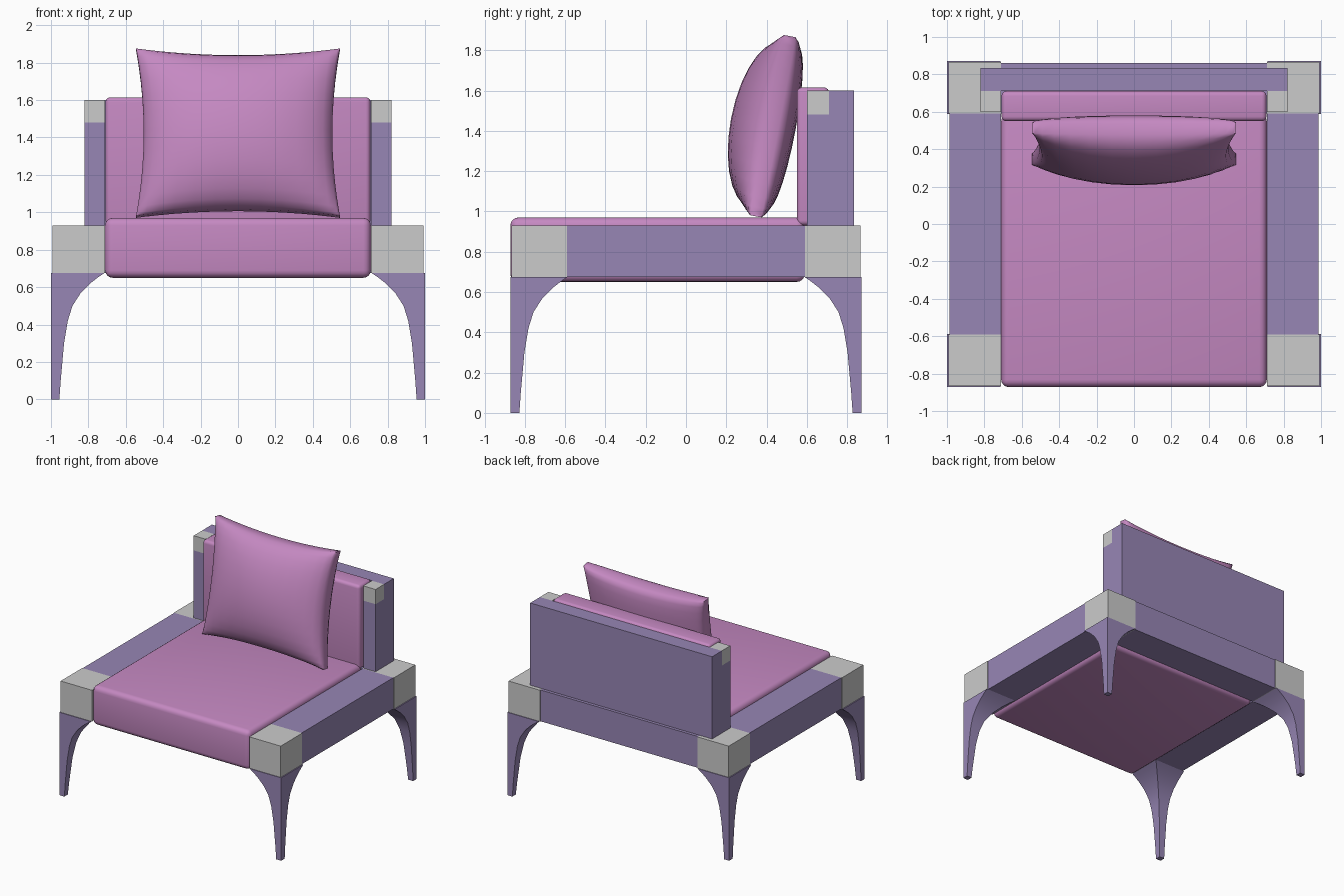
import bpy, bmesh, math
from mathutils import Matrix, Vector

if "Cube" in bpy.data.objects:
    bpy.data.objects.remove(bpy.data.objects["Cube"])


def material(name, rgb):
    m = bpy.data.materials.new(name)
    m.use_nodes = True
    m.diffuse_color = (*rgb, 1)
    m.node_tree.nodes["Principled BSDF"].inputs["Base Color"].default_value = (*rgb, 1)
    return m


PINK = material("pink fabric", (0.56, 0.25, 0.54))
PURPLE = material("purple wood", (0.31, 0.24, 0.46))
GREY = material("light grey blocks", (0.60, 0.60, 0.60))


def finish(bm, name, mat):
    bmesh.ops.recalc_face_normals(bm, faces=bm.faces[:])
    me = bpy.data.meshes.new(name)
    bm.to_mesh(me)
    bm.free()
    me.materials.append(mat)
    ob = bpy.data.objects.new(name, me)
    bpy.context.collection.objects.link(ob)
    return ob


def smooth(ob, angle):
    bpy.ops.object.select_all(action="DESELECT")
    ob.select_set(True)
    bpy.context.view_layer.objects.active = ob
    bpy.ops.object.shade_smooth_by_angle(angle=math.radians(angle))


def box(name, xs, ys, zs, mat, bevel=0):
    """Box between opposite limits, optionally with rounded edges."""
    bm = bmesh.new()
    bmesh.ops.create_cube(bm, size=1)
    for v in bm.verts:
        v.co = [r[0] if c < 0 else r[1] for r, c in zip((xs, ys, zs), v.co)]
    if bevel:
        bmesh.ops.bevel(bm, geom=bm.edges[:], offset=bevel, segments=4,
                        profile=0.5, affect="EDGES")
    ob = finish(bm, name, mat)
    if bevel:
        smooth(ob, 40)
    return ob


def side(s, a, b):
    return sorted((s * a, s * b))


# Leg: square sections flaring inward toward the top; (height, width)
LEG = [(0, 0.045), (0.1, 0.052), (0.3, 0.07), (0.42, 0.09), (0.5, 0.115),
       (0.57, 0.16), (0.62, 0.21), (0.655, 0.255), (0.675, 0.285)]


def leg(name, sx, sy):
    bm = bmesh.new()
    rings = []
    for z, w in LEG:
        corners = ((0, 0), (w, 0), (w, w), (0, w))
        rings.append([bm.verts.new((sx * (1 - a), sy * (0.872 - b), z)) for a, b in corners])
    for lo, hi in zip(rings, rings[1:]):
        for i in range(4):
            j = (i + 1) % 4
            bm.faces.new((lo[i], lo[j], hi[j], hi[i]))
    bm.faces.new(rings[0])
    bm.faces.new(rings[-1])
    smooth(finish(bm, name, PURPLE), 30)


# Base frame: legs, corner blocks and rails
FRAME_Z = (0.675, 0.93)
for sx, lr in ((1, "left"), (-1, "right")):
    for sy, fb in ((-1, "front"), (1, "back")):
        leg(f"{fb}_{lr}_leg", sx, sy)
        box(f"{fb}_{lr}_corner_block", side(sx, 0.71, 0.992), side(sy, 0.59, 0.867), FRAME_Z, GREY)
    box(f"{lr}_rail", side(sx, 0.71, 0.987), (-0.59, 0.59), FRAME_Z, PURPLE)
    # Backrest posts with grey caps
    box(f"{lr}_back_post", side(sx, 0.71, 0.82), (0.60, 0.71), (0.93, 1.48), PURPLE)
    box(f"{lr}_post_cap", side(sx, 0.71, 0.82), (0.60, 0.71), (1.48, 1.60), GREY)
box("back_rail", (-0.71, 0.71), (0.59, 0.86), FRAME_Z, PURPLE)
box("back_panel", (-0.82, 0.82), (0.71, 0.835), (0.93, 1.60), PURPLE)

# Upholstery
box("seat_cushion", (-0.71, 0.71), (-0.872, 0.59), (0.65, 0.97), PINK, 0.04)
box("back_cushion", (-0.708, 0.708), (0.55, 0.71), (0.93, 1.615), PINK, 0.025)


def pillow(name, half_w, half_h, place):
    """Puffed cushion with pinched sides, thicker toward the front."""
    bm = bmesh.new()
    for front in (True, False):
        grid = bmesh.ops.create_grid(bm, x_segments=14, y_segments=14, size=1)
        for p in grid["verts"]:
            u, v = (math.sin(c * math.pi / 2) for c in p.co[:2])
            puff = max(0, (1 - u * u) * (1 - v * v))
            depth = -0.03 - 0.18 * puff ** 0.5 if front else 0.03 + 0.085 * puff ** 0.35
            p.co = Vector((half_w * u * (1 - 0.075 * (1 - v * v)), depth,
                           half_h * v * (1 - 0.08 * (1 - u * u))))
    bmesh.ops.bridge_loops(bm, edges=[e for e in bm.edges if e.is_boundary])
    bm.transform(place)
    smooth(finish(bm, name, PINK), 50)


pillow("throw_pillow", 0.545, 0.455,
       Matrix.Translation((0, 0.43, 1.423)) @ Matrix.Rotation(math.radians(-10.7), 4, "X"))
